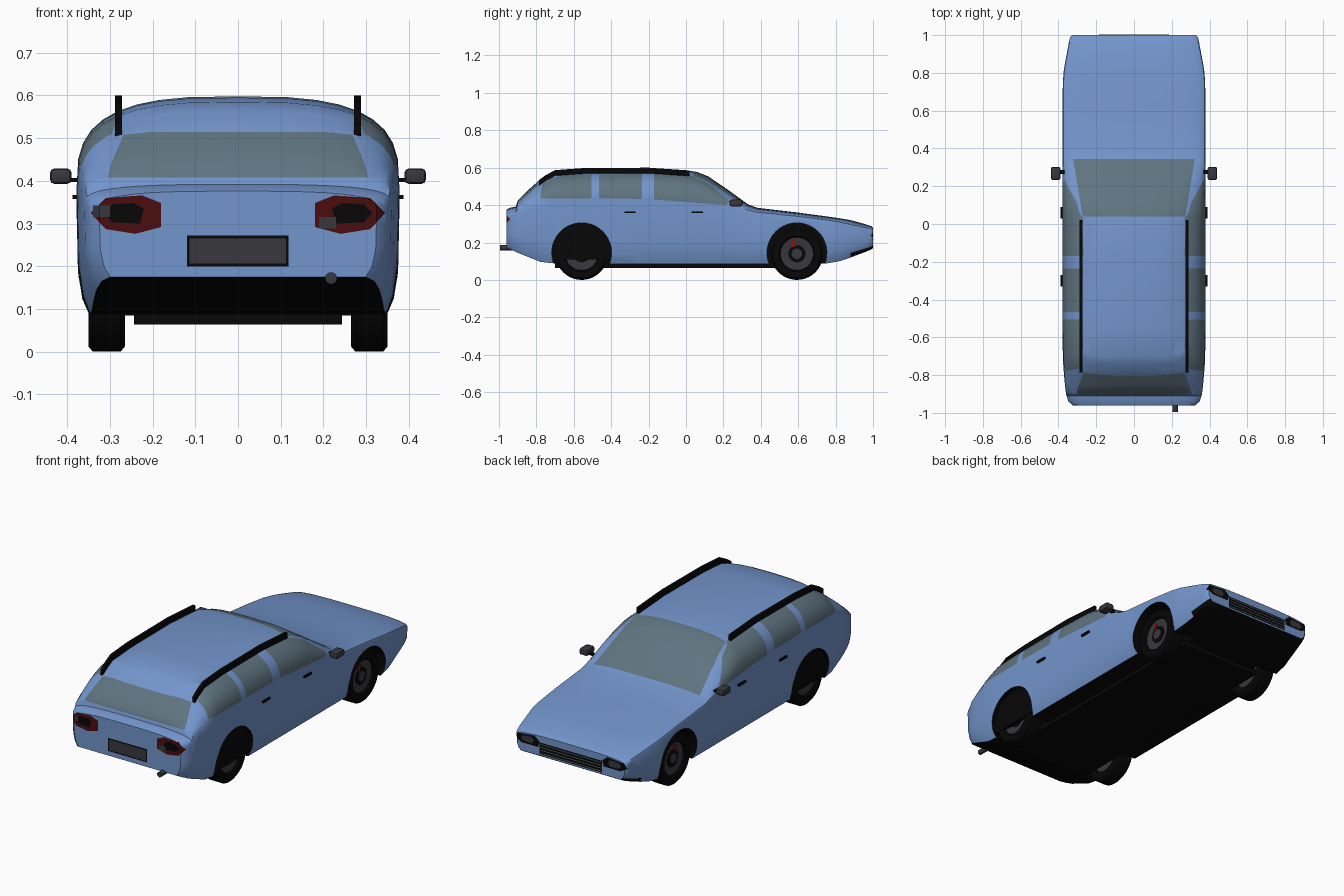
import bpy, bmesh, math
from mathutils import Vector

if "Cube" in bpy.data.objects:
    bpy.data.objects.remove(bpy.data.objects["Cube"])

def material(name, rgb):
    m = bpy.data.materials.new(name)
    m.diffuse_color = (*rgb, 1)
    m.use_nodes = True
    m.node_tree.nodes["Principled BSDF"].inputs["Base Color"].default_value = m.diffuse_color
    return m

BLUE = material("blue paint", (0.17, 0.30, 0.60))
GLASS = material("tinted glass", (0.115, 0.175, 0.215))
BLACK = material("black", (0.002, 0.002, 0.002))
GREY = material("dark grey", (0.04, 0.038, 0.047))
RED = material("tail red", (0.07, 0.004, 0.004))
SILVER = material("grille grey", (0.16, 0.17, 0.19))
CALIPER = material("brake red", (0.22, 0.008, 0.008))
BODY_MATS = [BLUE, GLASS, BLACK, GREY, RED]

def finish(name, bm, mats):
    bmesh.ops.recalc_face_normals(bm, faces=bm.faces[:])
    me = bpy.data.meshes.new(name)
    bm.to_mesh(me)
    bm.free()
    for m in mats:
        me.materials.append(m)
    ob = bpy.data.objects.new(name, me)
    bpy.context.collection.objects.link(ob)
    return ob

def box(name, c, size, mat, bevel=0):
    bm = bmesh.new()
    bmesh.ops.create_cube(bm, size=1)
    for v in bm.verts:
        v.co = Vector(c) + Vector([a * b for a, b in zip(v.co, size)])
    if bevel:
        bmesh.ops.bevel(bm, geom=bm.edges[:], offset=bevel, segments=2, affect='EDGES', profile=0.5)
    return finish(name, bm, [mat])

def prism(name, pts, x0, x1, mat):
    """Side outline (y, z) extruded along x."""
    bm = bmesh.new()
    f = bm.faces.new([bm.verts.new((x0, y, z)) for y, z in pts])
    new = bmesh.ops.extrude_face_region(bm, geom=[f])["geom"]
    bmesh.ops.translate(bm, vec=(x1 - x0, 0, 0),
                        verts=[g for g in new if isinstance(g, bmesh.types.BMVert)])
    return finish(name, bm, [mat])

def lathe(name, profile, side, c, mat, n=40, closed=False):
    """Profile (x, radius) turned about an axle along x."""
    bm = bmesh.new()
    rings = [[bm.verts.new((side * x, c[0] + r * math.cos(2 * math.pi * i / n),
                            c[1] + r * math.sin(2 * math.pi * i / n))) for i in range(n)]
             for x, r in profile]
    for a, b in zip(rings, rings[1:] + (rings[:1] if closed else [])):
        for i in range(n):
            bm.faces.new((a[i], a[(i + 1) % n], b[(i + 1) % n], b[i]))
    if not closed:
        bm.faces.new(rings[0])
        bm.faces.new(rings[-1])
    return finish(name, bm, [mat])

# Body shell stations: y, half width, floor z, belt z, top z
STATIONS = [
    (-0.96, .325, .175, .335, .376), (-.94, .347, .165, .34, .386), (-.91, .357, .15, .35, .392),
    (-.90, .36, .145, .36, .425), (-.85, .366, .125, .375, .475), (-.78, .372, .097, .38, .537),
    (-.74, .375, .092, .383, .565), (-.70, .377, .088, .385, .585), (-.55, .378, .085, .385, .595),
    (-.2, .378, .085, .385, .598), (0, .378, .085, .385, .587), (.06, .378, .085, .385, .577),
    (.12, .378, .085, .383, .553), (.22, .378, .085, .38, .485), (.33, .378, .085, .36, .405),
    (.38, .378, .085, .35, .386), (.6, .378, .085, .33, .36), (.75, .377, .088, .312, .34),
    (.82, .371, .10, .30, .33), (.88, .36, .12, .285, .32), (.96, .345, .15, .27, .298),
    (.99, .338, .163, .26, .288), (1.0, .328, .17, .253, .28)]

def section(w, zb, belt, zt, n=9):
    h = belt - zb
    half = [(.65 * w, zb), (.92 * w, zb), (.965 * w, zb + .15 * h), (.992 * w, zb + .4 * h)]
    for i in range(n):
        t = math.pi / 2 * i / n
        half.append((w * math.cos(t) ** (2 / 3), belt + (zt - belt) * math.sin(t) ** (2 / 3)))
    return half + [(0, zt)] + [(-x, z) for x, z in reversed(half)]

bm = bmesh.new()
rings = [[bm.verts.new((x, y, z)) for x, z in section(w, zb, b, t)] for y, w, zb, b, t in STATIONS]
for a, b in zip(rings, rings[1:]):
    for i in range(len(a)):
        j = (i + 1) % len(a)
        bm.faces.new((a[i], a[j], b[j], b[i]))
bm.faces.new(rings[0])
bm.faces.new(rings[-1])
body = finish("body_shell", bm, BODY_MATS)

# Wheel arches cut from the shell
AXLES = {"rear": -.558, "front": .593}
ARCH_Z, ARCH_R = .145, .16
cutters = []
for y in AXLES.values():
    for s in (-1, 1):
        cut = lathe("arch_cutter", [(.22, ARCH_R), (.5, ARCH_R)], s, (y, ARCH_Z), BLACK, 48)
        cut.hide_render = True
        cutters.append(cut)
        mod = body.modifiers.new("arch", 'BOOLEAN')
        mod.operation, mod.solver, mod.object = 'DIFFERENCE', 'EXACT', cut
bpy.context.view_layer.update()
carved = bpy.data.meshes.new_from_object(body.evaluated_get(bpy.context.evaluated_depsgraph_get()))
body.modifiers.clear()
body.data = carved
carved.materials.clear()
for m in BODY_MATS:
    carved.materials.append(m)
for c in cutters:
    bpy.data.objects.remove(c)

bm = bmesh.new()
bm.from_mesh(carved)
bm.normal_update()

# Black underside and arch linings
for f in bm.faces:
    lining = any(all(math.hypot(v.co.y - y, v.co.z - ARCH_Z) < ARCH_R + .002 for v in f.verts)
                 for y in AXLES.values())
    under = f.normal.z < -.5 and f.calc_center_median().z < .2
    f.material_index = 2 if lining or under else 0

def paint(poly, a, b, keep, index):
    """Cut a convex outline on axes a, b into the faces chosen by keep, and colour it."""
    lo = [min(p[k] for p in poly) for k in (0, 1)]
    hi = [max(p[k] for p in poly) for k in (0, 1)]
    mid = [sum(p[k] for p in poly) / len(poly) for k in (0, 1)]
    def near():
        return [f for f in bm.faces if keep(f.calc_center_median(), f.normal) and all(
            min(v.co[ax] for v in f.verts) < hi[k] and max(v.co[ax] for v in f.verts) > lo[k]
            for k, ax in enumerate((a, b)))]
    planes = []
    for p, q in zip(poly, poly[1:] + poly[:1]):
        co, no = Vector((0, 0, 0)), Vector((0, 0, 0))
        co[a], co[b] = p
        no[a], no[b] = q[1] - p[1], p[0] - q[0]
        no.normalize()
        if (mid[0] - p[0]) * no[a] + (mid[1] - p[1]) * no[b] > 0:
            no.negate()
        planes.append((co, no))
        fs = near()
        geom = fs + list({e for f in fs for e in f.edges}) + list({v for f in fs for v in f.verts})
        bmesh.ops.bisect_plane(bm, geom=geom, dist=1e-5, plane_co=co, plane_no=no)
        bm.normal_update()
    for f in near():
        c = f.calc_center_median()
        if all((c - co).dot(no) < 1e-5 for co, no in planes):
            f.material_index = index

# Side windows
SIDE_WINDOWS = [
    [(-.78, .435), (-.505, .435), (-.505, .565), (-.65, .56), (-.72, .545), (-.77, .51)],
    [(-.465, .437), (-.235, .433), (-.235, .567), (-.465, .563)],
    [(-.17, .43), (.215, .40), (.235, .42), (.12, .515), (.03, .555), (-.17, .567)]]
for s in (-1, 1):
    for win in SIDE_WINDOWS:
        paint(win, 1, 2, lambda c, n, s=s: c.x * s > .2 and n.x * s > .1, 1)
# Windscreen and rear window
paint([(-.322, .345), (.322, .345), (.272, .04), (-.272, .04)], 0, 1,
      lambda c, n: n.z > .2 and c.z > .35, 1)
paint([(-.305, .408), (.305, .408), (.297, .44), (.268, .508), (.2, .515), (-.2, .515),
       (-.268, .508), (-.297, .44)], 0, 2, lambda c, n: c.y < -.7 and n.y < -.1 and c.z > .37, 1)

# Tail lights, number plate, headlights and grille
back = lambda c, n: c.y < -.9 and n.y < -.2
front = lambda c, n: c.y > .95 and n.y > .2
for s in (-1, 1):
    def flip(pts):
        return [(x * s, z) for x, z in pts]
    paint(flip([(.18, .348), (.225, .366), (.31, .36), (.345, .325), (.31, .287), (.24, .276), (.18, .292)]),
          0, 2, back, 4)
    paint(flip([(.22, .335), (.245, .348), (.295, .345), (.315, .325), (.295, .303), (.23, .30)]),
          0, 2, back, 2)
    paint(flip([(.19, .245), (.22, .272), (.325, .262), (.338, .235), (.30, .215), (.20, .215)]),
          0, 2, front, 2)
    paint(flip([(.225, .245), (.24, .26), (.295, .255), (.305, .235), (.285, .225), (.235, .225)]),
          0, 2, front, 3)
paint([(.19, .288), (.23, .288), (.23, .315), (.19, .315)], 0, 2, back, 3)
paint([(-.34, .315), (-.30, .315), (-.30, .342), (-.34, .342)], 0, 2, back, 3)
paint([(-.12, .20), (.118, .20), (.118, .272), (-.12, .272)], 0, 2, back, 2)
paint([(-.113, .206), (.112, .206), (.112, .265), (-.113, .265)], 0, 2, back, 3)
paint([(-.19, .178), (.19, .178), (.19, .243), (-.19, .243)], 0, 2, front, 2)
bm.to_mesh(carved)
bm.free()

for i in range(4):
    box(f"grille_bar_{i}", (0, .999, .186 + .016 * i), (.37, .006, .004), SILVER)

# Underbody tray and exhaust
box("underbody", (0, 0, .08), (.488, 1.4, .032), BLACK)
bm = bmesh.new()
bmesh.ops.create_cone(bm, cap_ends=True, segments=16, radius1=.014, radius2=.014, depth=.1)
for v in bm.verts:
    v.co = (v.co.x + .218, v.co.z - .945, v.co.y + .172)
finish("exhaust_pipe", bm, [GREY])

RAIL = [(-.785, .535), (-.75, .56), (-.70, .587), (-.55, .598), (-.2, .6), (.02, .585)]
for s in (-1, 1):
    side = "right" if s > 0 else "left"
    # Roof rails
    prism(f"roof_rail_{side}", RAIL + [(y, z - .03) for y, z in reversed(RAIL)], s * .272, s * .288, BLACK)
    # Mirrors and door handles
    box(f"mirror_{side}", (s * .415, .268, .411), (.05, .07, .036), GREY, .01)
    box(f"mirror_stalk_{side}", (s * .383, .275, .402), (.03, .02, .01), BLACK)
    for y in (-.30, .06):
        box(f"door_handle_{side}", (s * .38, y, .362), (.016, .06, .01), BLACK)
    # Wheels
    for end, y in AXLES.items():
        c, tag = (y, .14), f"{end}_{side}"
        lathe(f"tyre_{tag}", [(.265, .09), (.265, .128), (.275, .14), (.34, .14), (.35, .128),
                              (.35, .095), (.343, .088), (.30, .088)], s, c, BLACK, closed=True)
        lathe(f"rim_{tag}", [(.28, .089), (.336, .089), (.332, .05)], s, c, GREY)
        lathe(f"hub_ring_{tag}", [(.30, .046), (.336, .046)], s, c, BLACK, 24)
        lathe(f"hub_{tag}", [(.30, .03), (.34, .028)], s, c, GREY, 24)
        if end == "front":
            box(f"brake_caliper_{tag}", (s * .332, y - .02, .193), (.012, .02, .035), CALIPER)
    # Liner hiding the top of the rear wheel
    a0 = math.asin((.11 - ARCH_Z) / .159)
    arc = [a0 + (math.pi - 2 * a0) * i / 24 for i in range(25)]
    prism(f"rear_arch_liner_{side}", [(AXLES["rear"] + .159 * math.cos(a), ARCH_Z + .159 * math.sin(a))
                                      for a in arc], s * .25, s * .353, BLACK)

# Smooth shading with crisp edges
bpy.ops.object.select_all(action='DESELECT')
for ob in bpy.context.collection.objects:
    ob.select_set(True)
bpy.context.view_layer.objects.active = body
bpy.ops.object.shade_smooth_by_angle(angle=math.radians(35))
